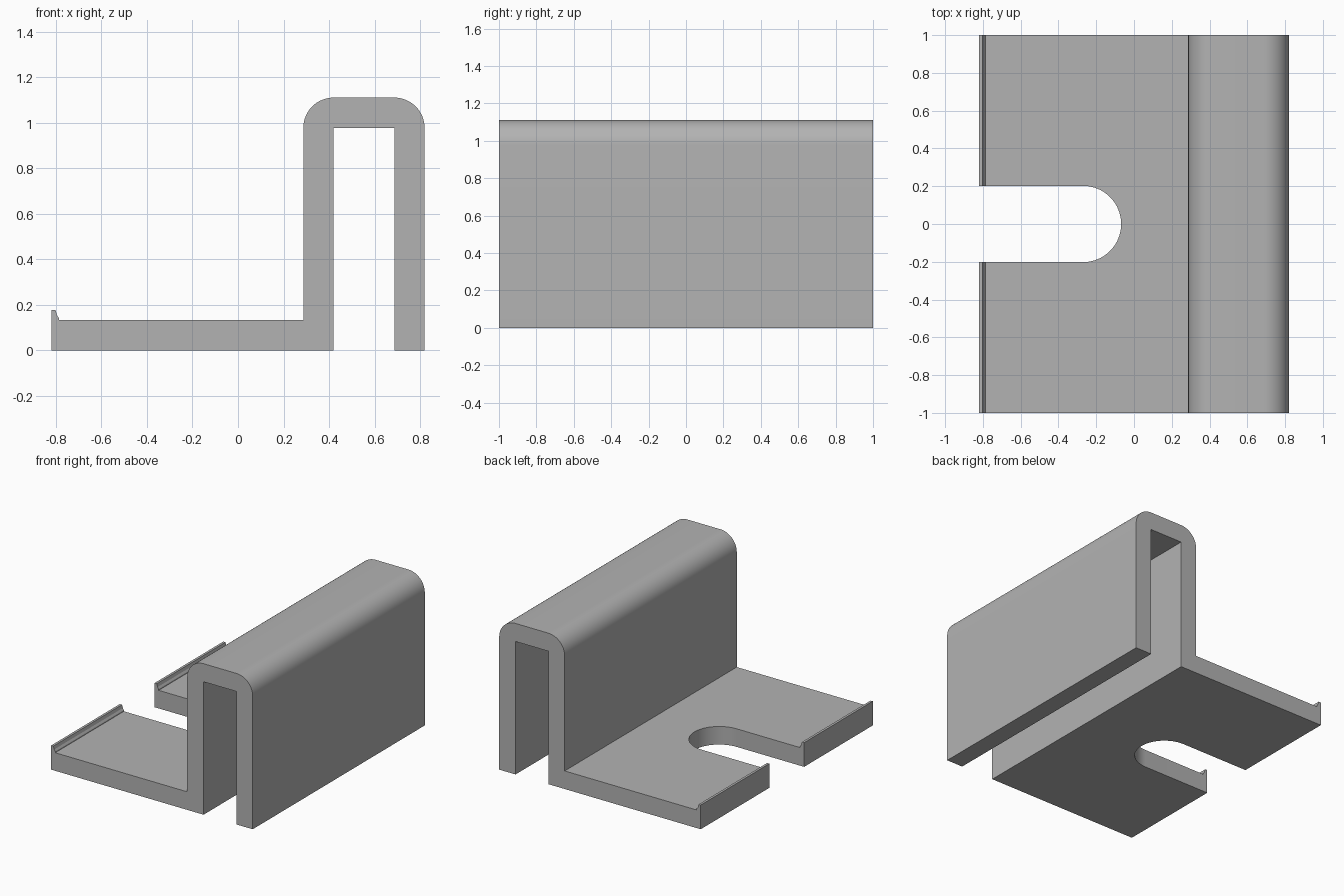
import bpy, bmesh
from math import sin, cos, pi

default = bpy.data.objects.get("Cube")
if default:
    bpy.data.objects.remove(default, do_unlink=True)

grey = bpy.data.materials.new("plain grey")
grey.use_nodes = True
colour = (0.45, 0.45, 0.45, 1)
grey.diffuse_color = colour
grey.node_tree.nodes["Principled BSDF"].inputs["Base Color"].default_value = colour


def arc(cx, cy, r, start, end, steps):
    return [(cx + r * cos(start + (end - start) * i / steps),
             cy + r * sin(start + (end - start) * i / steps)) for i in range(steps + 1)]


def prism(name, points, offset):
    """Extrude a closed outline of 3D points along offset."""
    bm = bmesh.new()
    face = bm.faces.new([bm.verts.new(p) for p in points])
    new = bmesh.ops.extrude_face_region(bm, geom=[face])["geom"]
    bmesh.ops.translate(bm, vec=offset, verts=[v for v in new if isinstance(v, bmesh.types.BMVert)])
    bmesh.ops.recalc_face_normals(bm, faces=bm.faces)
    mesh = bpy.data.meshes.new(name)
    bm.to_mesh(mesh)
    bm.free()
    mesh.materials.append(grey)
    obj = bpy.data.objects.new(name, mesh)
    bpy.context.collection.objects.link(obj)
    return obj


# Bracket section: base plate with edge lip, then the rounded hook channel
half, wall, height = 0.82, 0.133, 1.111
hook_left, bend = 0.287, height - wall
section = [(-half, 0), (hook_left + wall, 0), (hook_left + wall, bend),
           (half - wall, bend), (half - wall, 0), (half, 0)]
section += arc(half - wall, bend, wall, 0, pi / 2, 16)
section += arc(hook_left + wall, bend, wall, pi / 2, pi, 16)
section += [(hook_left, wall), (-0.787, wall), (-0.787, 0.142),
            (-0.796, 0.155), (-0.802, 0.178), (-half, 0.178)]
bracket = prism("hook_bracket", [(x, -1, z) for x, z in section], (0, 2, 0))

# Round-ended slot through the base plate
slot_radius = 0.202
outline = [(-1, -slot_radius)] + arc(-0.27, 0, slot_radius, -pi / 2, pi / 2, 40) + [(-1, slot_radius)]
cutter = prism("slot_cutter", [(x, y, -0.2) for x, y in outline], (0, 0, 0.6))
cutter.hide_render = True
cutter.hide_set(True)

cut = bracket.modifiers.new("slot", 'BOOLEAN')
cut.operation = 'DIFFERENCE'
cut.solver = 'EXACT'
cut.object = cutter

# Apply the cut, then smooth the bends
bpy.context.view_layer.objects.active = bracket
bracket.select_set(True)
bpy.ops.object.modifier_apply(modifier=cut.name)
bpy.data.objects.remove(cutter, do_unlink=True)
bpy.ops.object.shade_smooth_by_angle(angle=pi / 9)
